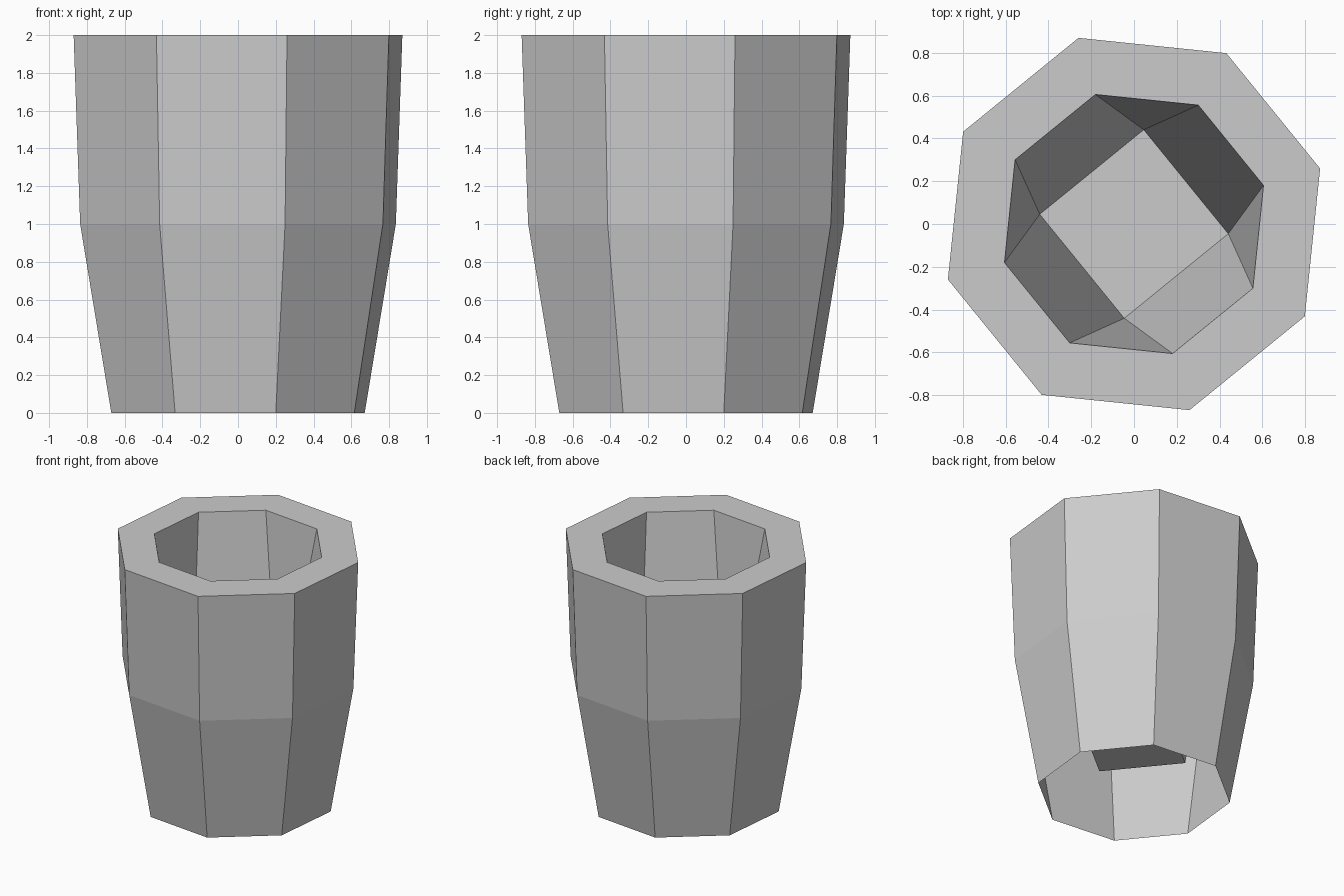
import bpy
import bmesh
from math import radians, cos, sin

cube = bpy.data.objects.get("Cube")
if cube:
    bpy.data.objects.remove(cube, do_unlink=True)

TURN = 16.6  # rotation of the octagon, degrees


def make_material(name, color):
    mat = bpy.data.materials.new(name)
    mat.use_nodes = True
    mat.diffuse_color = color
    mat.node_tree.nodes["Principled BSDF"].inputs["Base Color"].default_value = color
    return mat


def ring(bm, sides, radius, z, turn):
    angles = [radians(turn + 360 * i / sides) for i in range(sides)]
    return [bm.verts.new((radius * cos(a), radius * sin(a), z)) for a in angles]


def bridge(bm, a, b):
    n = len(a)
    for i in range(n):
        j = (i + 1) % n
        bm.faces.new((a[i], a[j], b[j], b[i]))


bm = bmesh.new()

# Tapered outer wall, open underneath, then the flat rim
profile = [(0.70, 0), (0.872, 1), (0.908, 2), (0.632, 2)]
rings = [ring(bm, 8, r, z, TURN) for r, z in profile]
for lower, upper in zip(rings, rings[1:]):
    bridge(bm, lower, upper)

# Hollow narrowing from the octagonal mouth to a square floor
mouth = rings[-1]
floor = ring(bm, 4, 0.443, 0.39, TURN - 22.5)
for k in range(4):
    bm.faces.new((mouth[2 * k], mouth[2 * k + 1], floor[(k + 1) % 4], floor[k]))
    bm.faces.new((mouth[2 * k - 1], mouth[2 * k], floor[k]))
bm.faces.new(floor)

mesh = bpy.data.meshes.new("cup")
bm.to_mesh(mesh)
bm.free()
mesh.materials.append(make_material("light grey", (0.6, 0.6, 0.6, 1)))
bpy.context.collection.objects.link(bpy.data.objects.new("cup", mesh))
